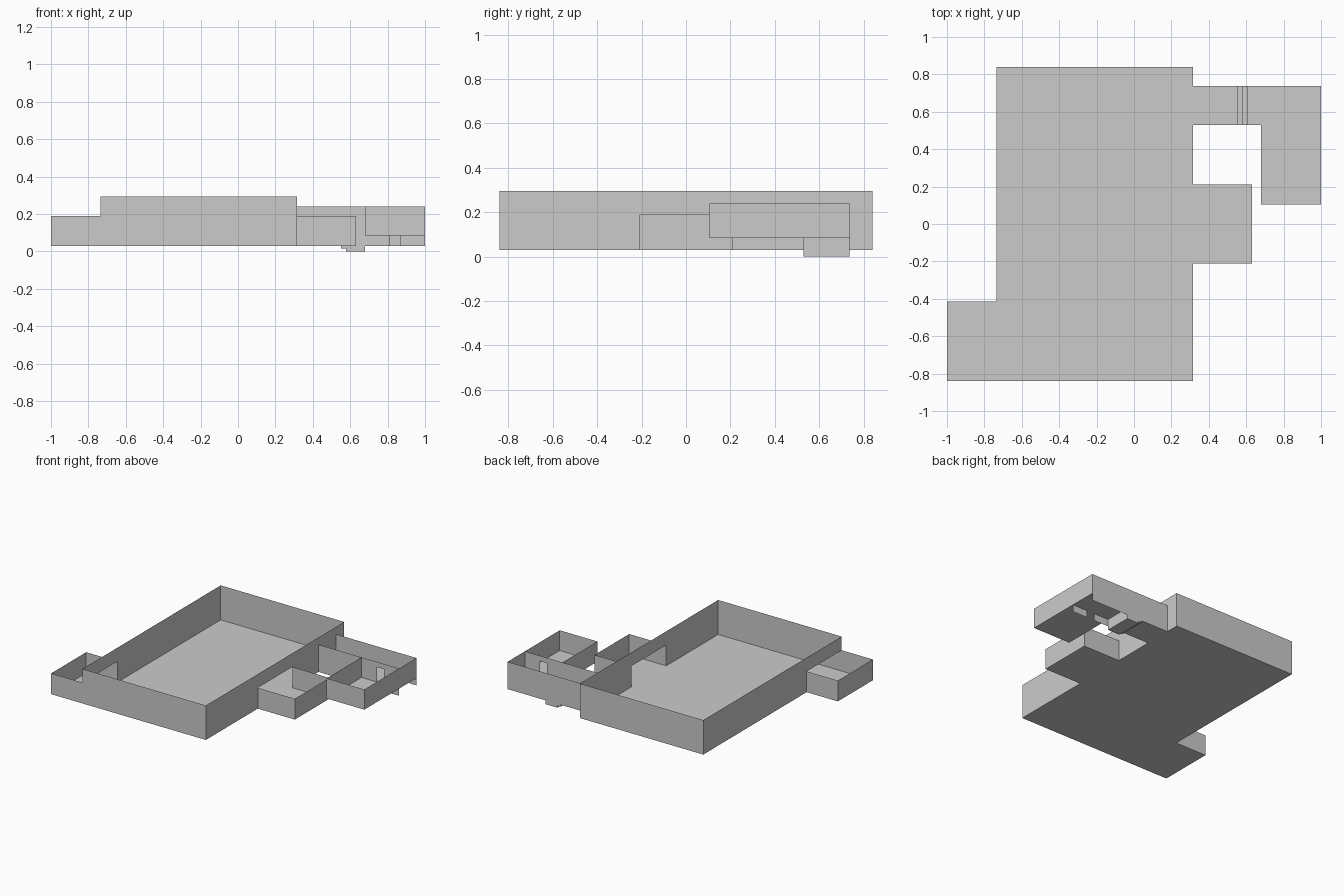
import bpy
import bmesh

cube = bpy.data.objects.get("Cube")
if cube:
    bpy.data.objects.remove(cube, do_unlink=True)

plaster = bpy.data.materials.new("light grey")
plaster.use_nodes = True
GREY = (0.6, 0.6, 0.6, 1)
plaster.diffuse_color = GREY
plaster.node_tree.nodes["Principled BSDF"].inputs["Base Color"].default_value = GREY


def make(name, bm):
    bmesh.ops.remove_doubles(bm, verts=bm.verts, dist=0.0001)
    mesh = bpy.data.meshes.new(name)
    bm.to_mesh(mesh)
    bm.free()
    mesh.materials.append(plaster)
    obj = bpy.data.objects.new(name, mesh)
    bpy.context.scene.collection.objects.link(obj)
    return obj


def quad(bm, *corners):
    bm.faces.new([bm.verts.new(c) for c in corners])


def floor(bm, x0, x1, y0, y1, z):
    quad(bm, (x0, y0, z), (x1, y0, z), (x1, y1, z), (x0, y1, z))


def wall(bm, start, end, z0, z1, door=None):
    """Thin wall between plan points; door = (from, to, head height), as fractions of its run."""
    def panel(s, t, low, high):
        if t - s < 0.0001:
            return
        a, b = [[p + (q - p) * f for p, q in zip(start, end)] for f in (s, t)]
        quad(bm, (*a, low), (*b, low), (*b, high), (*a, high))
    if door is None:
        panel(0, 1, z0, z1)
    else:
        s, t, head = door
        panel(0, s, z0, z1)
        panel(s, t, head, z1)
        panel(t, 1, z0, z1)


def span(lo, hi, a, b, head):
    """Door given by coordinates along a wall running from lo to hi."""
    return ((a - lo) / (hi - lo), (b - lo) / (hi - lo), head)


# Shared levels and plan lines
BASE, LOW, UPPER, MID, HIGH = 0.03, 0.19, 0.085, 0.24, 0.295
W, E, S, N = -0.735, 0.315, -0.84, 0.84
CS, CN = 0.528, 0.738      # corridor sides
RX, RY = 0.68, 0.105       # end room sides

# Main hall, its east wall opening to the alcove and the corridor
bm = bmesh.new()
floor(bm, W, E, S, N, BASE)
wall(bm, (W, S), (E, S), BASE, HIGH)
wall(bm, (E, N), (W, N), BASE, HIGH)
wall(bm, (W, N), (W, S), BASE, HIGH, span(N, S, -0.415, S, LOW))
wall(bm, (E, S), (E, 0.4), BASE, HIGH, span(S, 0.4, -0.21, 0.21, LOW))
wall(bm, (E, 0.4), (E, N), BASE, HIGH, span(0.4, N, 0.58, 0.685, 0.135))
make("main_hall", bm)

# West annex, open to the hall
bm = bmesh.new()
floor(bm, -1, W, S, -0.415, BASE)
wall(bm, (-1, S), (W, S), BASE, LOW)
wall(bm, (W, -0.415), (-1, -0.415), BASE, LOW)
wall(bm, (-1, -0.415), (-1, S), BASE, LOW)
make("west_annex", bm)

# East alcove, open to the hall
bm = bmesh.new()
floor(bm, E, 0.63, -0.21, 0.21, BASE)
wall(bm, (E, -0.21), (0.63, -0.21), BASE, LOW)
wall(bm, (0.63, -0.21), (0.63, 0.21), BASE, LOW)
wall(bm, (0.63, 0.21), (E, 0.21), BASE, LOW)
make("east_alcove", bm)

# Corridor with a low and a raised floor
bm = bmesh.new()
floor(bm, E, 0.55, CS, CN, BASE)
floor(bm, RX, 1, CS, CN, UPPER)
wall(bm, (1, CN), (E, CN), BASE, MID)
wall(bm, (E, CS), (1, CS), BASE, MID, span(E, 1, 0.81, 0.87, 0.2))
wall(bm, (1, CS), (1, CN), UPPER, MID)
make("corridor", bm)

# End room on the raised level
bm = bmesh.new()
floor(bm, RX, 1, RY, CS, UPPER)
wall(bm, (RX, RY), (1, RY), UPPER, MID)
wall(bm, (1, RY), (1, CS), UPPER, MID)
wall(bm, (RX, CS), (RX, RY), UPPER, MID)
make("end_room", bm)

# Solid stair: side profile extruded across the corridor
profile = [(0.55, 0.015), (0.577, 0.015), (0.577, 0), (RX, 0), (RX, UPPER),
           (0.63, UPPER), (0.605, UPPER), (0.605, 0.067), (0.577, 0.067),
           (0.577, 0.048), (0.55, 0.048)]
bm = bmesh.new()
side = bm.faces.new([bm.verts.new((x, CS + 0.001, z)) for x, z in profile])
grown = bmesh.ops.extrude_face_region(bm, geom=[side])["geom"]
bmesh.ops.translate(bm, vec=(0, CN - CS - 0.002, 0),
                    verts=[g for g in grown if isinstance(g, bmesh.types.BMVert)])
bmesh.ops.recalc_face_normals(bm, faces=bm.faces)
make("stair", bm)
